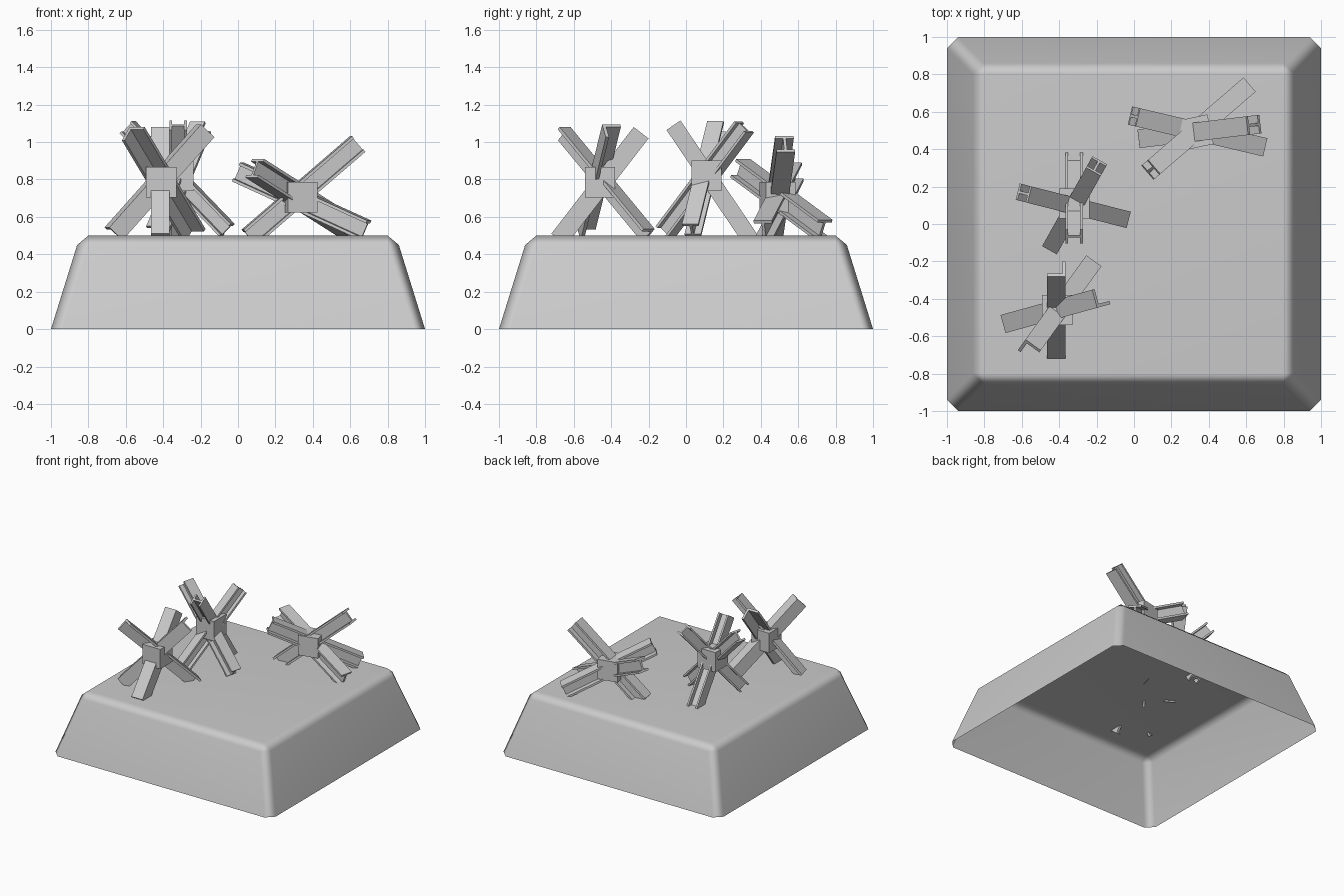
import bpy, bmesh, math
from mathutils import Vector, Matrix

if "Cube" in bpy.data.objects:
    bpy.data.objects.remove(bpy.data.objects["Cube"])


def add_mesh(name, bm):
    bmesh.ops.recalc_face_normals(bm, faces=bm.faces)
    me = bpy.data.meshes.new(name)
    bm.to_mesh(me)
    bm.free()
    ob = bpy.data.objects.new(name, me)
    bpy.context.collection.objects.link(ob)
    return ob


def skin(bm, rings):
    # quads between successive closed rings
    for a, b in zip(rings, rings[1:]):
        n = len(a)
        for i in range(n):
            j = (i + 1) % n
            bm.faces.new((a[i], a[j], b[j], b[i]))


def i_profile(w, h, t):
    a, b, c = w / 2, h / 2, t / 2
    return [(-a, -b), (a, -b), (a, -b + t), (c, -b + t), (c, b - t), (a, b - t),
            (a, b), (-a, b), (-a, b - t), (-c, b - t), (-c, -b + t), (-a, -b + t)]


def l_profile(w, t):
    a = w / 2
    return [(-a, a), (-a, a - t), (a - t, a - t), (a - t, -a), (a, -a), (a, a)]


def beam(name, top, foot, profile, quarter=False):
    top, foot = Vector(top), Vector(foot)
    axis = (top - foot).normalized()
    u = axis.cross(Vector((0, 0, 1))).normalized()
    v = u.cross(axis)
    if quarter:
        u, v = v, -u
    bm = bmesh.new()
    rings = [[bm.verts.new(p + u * x + v * y) for x, y in profile] for p in (foot, top)]
    skin(bm, rings)
    for r in rings:
        bm.faces.new(r)
    add_mesh(name, bm)


def hub(name, centre, size, spin=0):
    bm = bmesh.new()
    bmesh.ops.create_cube(bm, size=size, matrix=Matrix.Translation(centre)
                          @ Matrix.Rotation(math.radians(spin), 4, 'Z'))
    add_mesh(name, bm)


# plinth: hollow sloped block, open underneath, chamfered corners and rim
bm = bmesh.new()
rings = []
for half, cut, z in ((1, .06, 0), (.86, .06, .45)):
    k = half - cut
    pts = [(k, -half), (half, -k), (half, k), (k, half),
           (-k, half), (-half, k), (-half, -k), (-k, -half)]
    rings.append([bm.verts.new((x, y, z)) for x, y in pts])
skin(bm, rings)
mid = rings[1]
top = [bm.verts.new((x * .8, y * .8, .5)) for x, y in ((1, -1), (1, 1), (-1, 1), (-1, -1))]
bm.faces.new(top)
for i in range(4):
    j = (i + 1) % 4
    bm.faces.new((mid[2 * i], mid[2 * i + 1], top[i]))
    bm.faces.new((mid[2 * i + 1], mid[2 * j], top[j], top[i]))
plinth = add_mesh("plinth", bm)
plinth.select_set(True)
bpy.context.view_layer.objects.active = plinth
bpy.ops.object.shade_smooth_by_angle(angle=math.radians(60))
plinth.modifiers.new("weighted", 'WEIGHTED_NORMAL')

# three crossed-beam barriers: hub centre, hub spin, profile, beams (top end, foot end, quarter turn)
angle = l_profile(.1, .018)
barriers = [
    ("front_barrier", (-.41, -.46, .785), 0, angle, [
        ((-.415, -.24, 1.05), (-.415, -.68, .48), False),
        ((-.56, -.675, 1.045), (-.235, -.225, .5), False),
        ((-.175, -.39, 1.06), (-.665, -.525, .51), False)]),
    ("middle_barrier", (-.32, .11, .82), 0, i_profile(.09, .092, .014), [
        ((-.32, -.067, 1.09), (-.32, .345, .48), True),
        ((-.2, .31, 1.08), (-.435, -.11, .52), False),
        ((-.59, .165, 1.08), (-.06, .03, .53), False)]),
    ("back_barrier", (.33, .49, .705), 12, i_profile(.1, .11, .016), [
        ((.09, .29, .86), (.6, .73, .535), False),
        ((0, .575, .84), (.68, .415, .53), False),
        ((.64, .53, .99), (.06, .46, .49), False)]),
]
for name, centre, spin, profile, beams in barriers:
    hub(name + "_hub", centre, .162, spin)
    for n, (a, b, q) in enumerate(beams, 1):
        beam(f"{name}_beam_{n}", a, b, profile, q)
